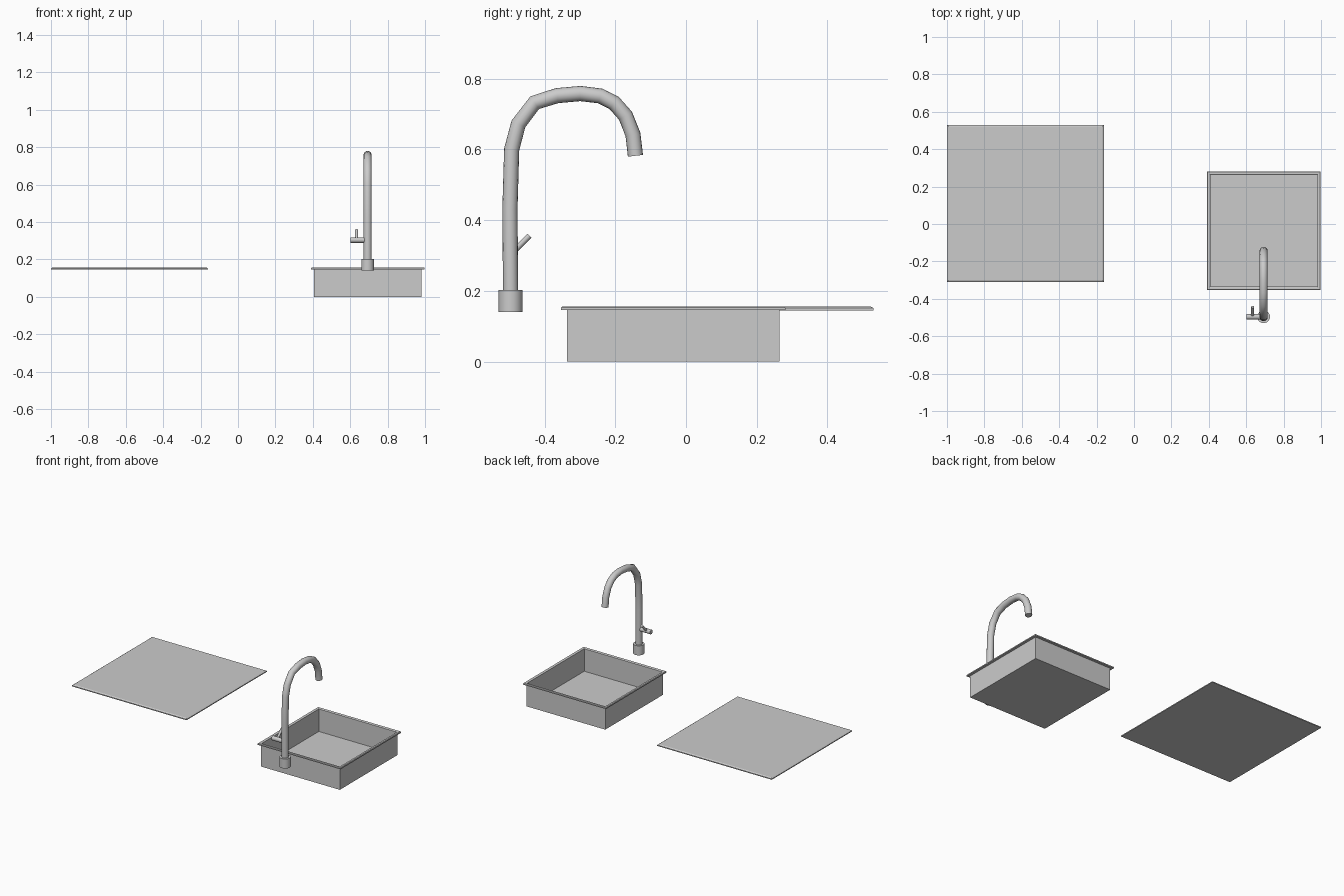
import bpy, bmesh
from mathutils import Vector

if "Cube" in bpy.data.objects:
    bpy.data.objects.remove(bpy.data.objects["Cube"])


def finish(bm, name, smooth=False):
    bmesh.ops.recalc_face_normals(bm, faces=bm.faces)
    me = bpy.data.meshes.new(name)
    bm.to_mesh(me)
    bm.free()
    ob = bpy.data.objects.new(name, me)
    bpy.context.collection.objects.link(ob)
    if smooth:
        bpy.ops.object.select_all(action='DESELECT')
        ob.select_set(True)
        bpy.context.view_layer.objects.active = ob
        bpy.ops.object.shade_smooth_by_angle(angle=0.7)
    return ob


def rect_loft(name, cx, cy, sections):
    """Stack of rectangles (half width, half depth, z), capped at both ends."""
    bm = bmesh.new()
    rings = [[bm.verts.new((cx + sx * w, cy + sy * d, z))
              for sx, sy in ((-1, -1), (1, -1), (1, 1), (-1, 1))]
             for w, d, z in sections]
    for a, b in zip(rings, rings[1:]):
        for i in range(4):
            j = (i + 1) % 4
            bm.faces.new((a[i], a[j], b[j], b[i]))
    bm.faces.new(rings[0][::-1])
    bm.faces.new(rings[-1])
    return finish(bm, name)


def tube(name, path, radius, sides=16):
    """Round tube swept along a path lying in a plane of constant x, or a straight rod."""
    pts = [Vector(p) for p in path]
    bm = bmesh.new()
    rings = []
    for i, p in enumerate(pts):
        if i == 0:
            t = pts[1] - p
        elif i == len(pts) - 1:
            t = p - pts[i - 1]
        else:
            t = (pts[i + 1] - p).normalized() + (p - pts[i - 1]).normalized()
        t.normalize()
        side = Vector((0, 1, 0)) if abs(t.x) > 0.9 else Vector((1, 0, 0))
        rot = t.cross(side)
        ring = bmesh.ops.create_circle(bm, segments=sides, radius=radius)['verts']
        for v in ring:
            v.co = p + side * v.co.x + rot * v.co.y
        rings.append(ring)
    for a, b in zip(rings, rings[1:]):
        for i in range(sides):
            j = (i + 1) % sides
            bm.faces.new((a[i], a[j], b[j], b[i]))
    bm.faces.new(rings[0][::-1])
    bm.faces.new(rings[-1])
    return finish(bm, name, True)


# Flat cooktop panel with a chamfered top edge
rect_loft("cooktop_panel", -0.58, 0.11,
          [(0.42, 0.42, 0.145), (0.42, 0.42, 0.151), (0.412, 0.412, 0.156)])

# Sink: outer wall, overhanging rim, inner wall, floor
rect_loft("sink_basin", 0.694, -0.036, [
    (0.288, 0.301, 0.0), (0.288, 0.301, 0.146),
    (0.304, 0.317, 0.146), (0.304, 0.317, 0.153), (0.301, 0.314, 0.156),
    (0.291, 0.304, 0.156), (0.286, 0.299, 0.153), (0.286, 0.299, 0.004)])

# Faucet
X, Y = 0.693, -0.496
tube("faucet_base", [(X, Y, 0.14), (X, Y, 0.203)], 0.034, 24)
spout = [(Y, 0.19), (-0.498, 0.43), (-0.493, 0.60), (-0.474, 0.672),
         (-0.428, 0.732), (-0.365, 0.752), (-0.299, 0.758), (-0.242, 0.751),
         (-0.203, 0.731), (-0.171, 0.695), (-0.150, 0.642), (-0.143, 0.582)]
tube("faucet_spout", [(X, y, z) for y, z in spout], 0.0215)

# Side valve and angled lever
tube("faucet_valve", [(X - 0.01, Y, 0.303), (0.602, Y, 0.303)], 0.0145)
tube("faucet_lever", [(0.634, Y, 0.303), (0.634, -0.443, 0.356)], 0.008, 12)
